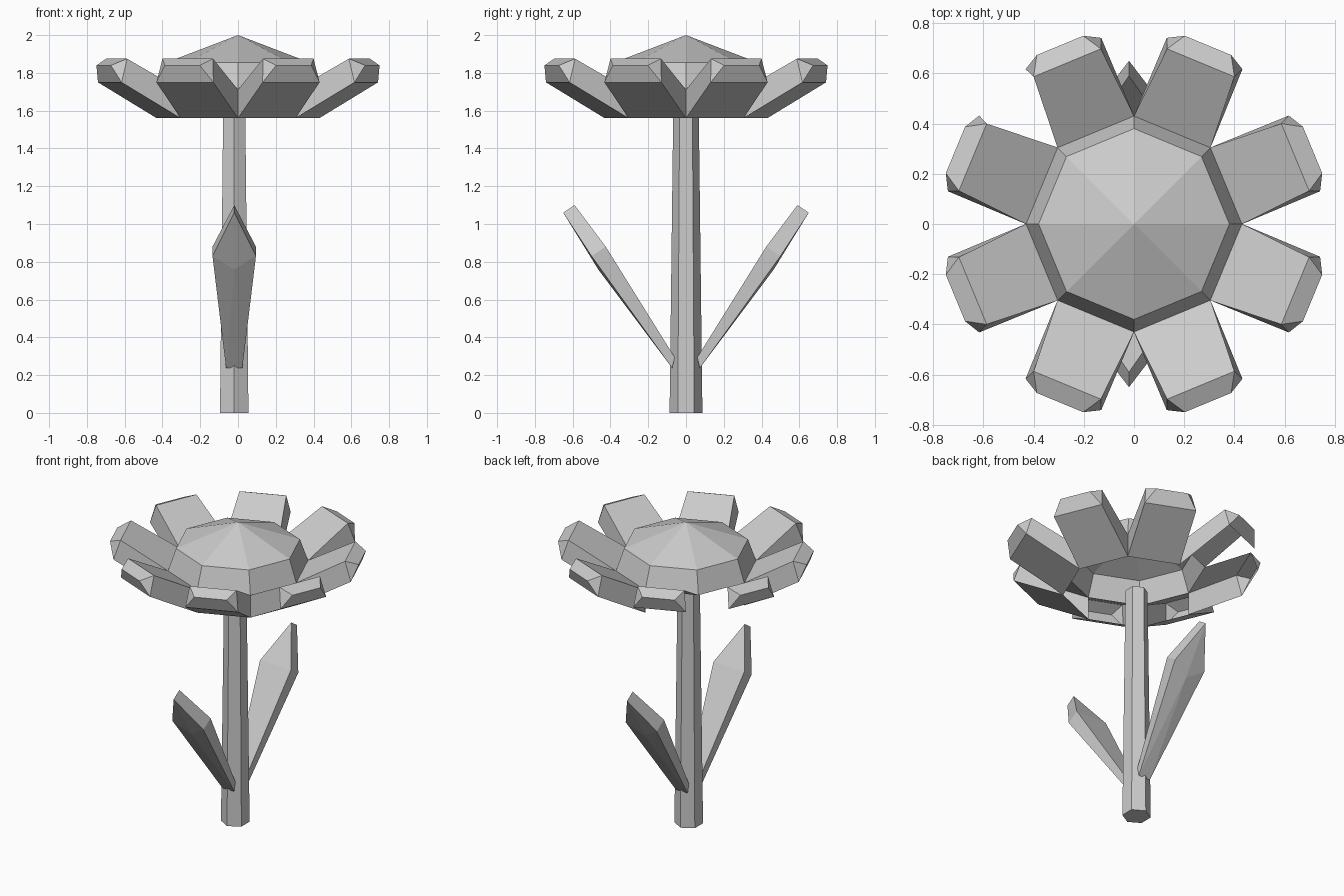
import bpy, bmesh
from math import cos, sin, pi
from mathutils import Matrix

cube = bpy.data.objects.get("Cube")
if cube:
    bpy.data.objects.remove(cube, do_unlink=True)

GREY = (0.6, 0.6, 0.6, 1)
grey = bpy.data.materials.new("plain_grey")
grey.use_nodes = True
grey.diffuse_color = GREY
grey.node_tree.nodes["Principled BSDF"].inputs["Base Color"].default_value = GREY


def make(name, verts, faces, turn=0.0, shift=0.0):
    """Mesh object turned about z, then moved along x."""
    bm = bmesh.new()
    vs = [bm.verts.new(v) for v in verts]
    for f in faces:
        bm.faces.new([vs[i] for i in f])
    bmesh.ops.recalc_face_normals(bm, faces=bm.faces)
    bm.transform(Matrix.Translation((shift, 0, 0)) @ Matrix.Rotation(turn, 4, "Z"))
    mesh = bpy.data.meshes.new(name)
    bm.to_mesh(mesh)
    bm.free()
    mesh.materials.append(grey)
    ob = bpy.data.objects.new(name, mesh)
    bpy.context.collection.objects.link(ob)
    return ob


def ring(n, radius, z, start=0.0):
    return [(radius * cos(start + 2 * pi * i / n),
             radius * sin(start + 2 * pi * i / n), z) for i in range(n)]


def bridge(n):
    return [(i, (i + 1) % n, n + (i + 1) % n, n + i) for i in range(n)]


# Tapered six-sided stem, slightly off centre
STEM_X = -0.02
make("stem", ring(6, 0.087, 0, pi / 6) + ring(6, 0.068, 1.57, pi / 6),
     bridge(6) + [tuple(range(6)), tuple(range(6, 12))], shift=STEM_X)

# Flower centre: sloped collar under a shallow cone, open below
N = 8
make("flower_centre", ring(N, 0.43, 1.71) + ring(N, 0.38, 1.855) + [(0, 0, 2)],
     bridge(N) + [(N + i, N + (i + 1) % N, 2 * N) for i in range(N)])

# Petals: vertex pairs (v-, v+) along the petal, pointing along +x
stations = [(0.397, 0.165, 1.56),   # root, lower
            (0.397, 0.165, 1.71),   # root, upper
            (0.735, 0.163, 1.75),   # end, lower
            (0.695, 0.145, 1.875),  # end, upper
            (0.77, 0.1, 1.84)]      # tip
petal = [(u, s * v, z) for u, v, z in stations for s in (-1, 1)]
shell = [(2, 3, 7, 6), (6, 7, 9, 8), (8, 9, 5, 4), (4, 6, 8), (5, 7, 9)]
underside, side_a, side_b = (0, 1, 5, 4), (0, 2, 6, 4), (1, 3, 7, 5)
for i in range(N):
    # Two neighbouring back petals are open underneath and between them
    extra = {2: [side_a], 3: [side_b]}.get(i, [underside, side_a, side_b])
    make(f"petal_{i + 1}", petal, shell + extra, turn=(i + 0.5) * 2 * pi / N)

# Leaves: slanted thick blades, widest near the tip, with a slight keel
leaf = [(s * w, y, z) for w, y, z in
        [(0.043, 0.073, 0.237), (0.115, 0.5, 0.83),
         (0.043, 0.06, 0.295), (0.115, 0.425, 0.88)] for s in (-1, 1)]
leaf += [(0, 0.65, 1.06), (0, 0.59, 1.1), (0, 0.465, 0.76)]
leaf_faces = [(0, 1, 5, 4), (0, 2, 6, 4), (1, 3, 7, 5), (2, 8, 9, 6), (3, 8, 9, 7),
              (4, 5, 7, 6), (6, 7, 9),
              (0, 1, 10), (0, 2, 10), (1, 3, 10), (2, 8, 10), (3, 8, 10)]
for name, turn in (("back_leaf", 0), ("front_leaf", pi)):
    make(name, leaf, leaf_faces, turn=turn, shift=STEM_X)
